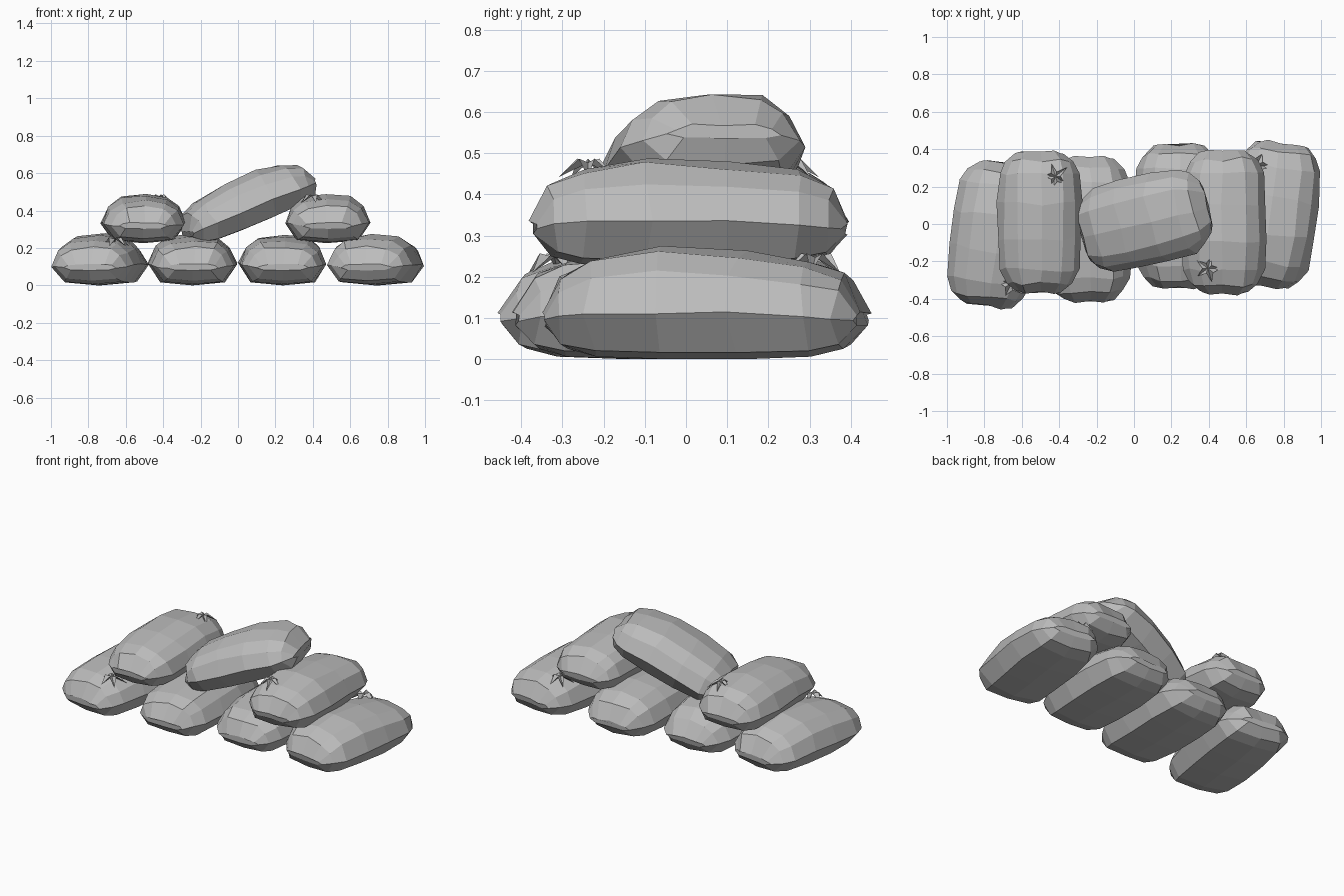
import bpy, bmesh, math, random
from mathutils import Matrix, Vector, Euler

old = bpy.data.objects.get("Cube")
if old:
    bpy.data.objects.remove(old)

grey = bpy.data.materials.new("stone grey")
grey.use_nodes = True
grey.diffuse_color = (0.5, 0.5, 0.5, 1)
grey.node_tree.nodes["Principled BSDF"].inputs["Base Color"].default_value = (0.5, 0.5, 0.5, 1)

# Stations along the bag: y, half width, bottom z, top z
STATIONS = [(-0.395, 0.14, 0.08, 0.115), (-0.35, 0.19, 0.025, 0.205), (-0.26, 0.225, 0.006, 0.24),
            (-0.09, 0.238, 0, 0.265), (0.1, 0.24, 0, 0.275), (0.26, 0.228, 0.006, 0.25),
            (0.345, 0.195, 0.025, 0.21), (0.395, 0.14, 0.08, 0.115)]
# Cross-section as fractions of half width and height
SECTION = [(-1, 0.42), (-0.83, 0.76), (-0.54, 0.94), (0.05, 1), (0.58, 0.93), (0.84, 0.74),
           (1, 0.42), (0.72, 0.06), (0, 0), (-0.72, 0.06)]


def add_crumple(bm, centre, rng):
    """Small star of puckered cloth near a corner."""
    mid = bm.verts.new(centre + Vector((0, 0, 0.012)))
    rim = []
    for i in range(10):
        a = math.tau * i / 10
        r = rng.uniform(0.065, 0.085) if i % 2 else rng.uniform(0.025, 0.04)
        lift = -0.025 if i % 2 else 0.022
        rim.append(bm.verts.new(centre + Vector((r * math.cos(a), r * math.sin(a), lift))))
    for i in range(10):
        bm.faces.new((mid, rim[i], rim[(i + 1) % 10]))


def sandbag(name, location, rotation=(0, 0, 0), scale=(1, 1, 1), seed=0, crumple=None):
    rng = random.Random(seed)
    bm = bmesh.new()
    rings = []
    for k, (y, w, low, high) in enumerate(STATIONS):
        end = k in (0, len(STATIONS) - 1)
        ring = []
        for u, v in SECTION:
            # Ends bulge outwards at the middle of the seam
            bulge = math.copysign(0.035 * (abs(u) - 0.4), -y) if abs(y) > 0.3 else 0
            j = 0.003 if end else 0.006
            ring.append(bm.verts.new((u * w + rng.uniform(-j, j),
                                      y + bulge + rng.uniform(-j, j) * 2,
                                      low + v * (high - low) + (rng.uniform(-j, j) if v > 0.1 else 0))))
        rings.append(ring)
    n = len(SECTION)
    for a, b in zip(rings, rings[1:]):
        for i in range(n):
            bm.faces.new((a[i], a[(i + 1) % n], b[(i + 1) % n], b[i]))
    bm.faces.new(rings[0])
    bm.faces.new(rings[-1])
    bmesh.ops.recalc_face_normals(bm, faces=bm.faces)
    if crumple:
        add_crumple(bm, Vector(crumple), rng)
    # Scale and turn about the bag's own middle
    middle = Matrix.Translation((0, 0, -0.137))
    turn = Euler([math.radians(a) for a in rotation]).to_matrix().to_4x4()
    bm.transform(turn @ Matrix.Diagonal((*scale, 1)) @ middle)
    mesh = bpy.data.meshes.new(name)
    bm.to_mesh(mesh)
    bm.free()
    mesh.materials.append(grey)
    obj = bpy.data.objects.new(name, mesh)
    obj.location = location
    bpy.context.collection.objects.link(obj)
    return obj


# Bottom row
BACK, FRONT = (0.09, 0.25, 0.25), (0.12, -0.25, 0.235)
sandbag("bottom_bag_far_right", (-0.74, -0.055, 0.137), (0, 0, -8), seed=1, crumple=FRONT)
sandbag("bottom_bag_right", (-0.242, -0.03, 0.137), scale=(0.98, 1, 1), seed=2)
sandbag("bottom_bag_left", (0.238, 0.04, 0.137), scale=(0.98, 1, 1), seed=3)
sandbag("bottom_bag_far_left", (0.74, 0.05, 0.137), (0, 0, 172), seed=4, crumple=FRONT)

# Middle row
sandbag("middle_bag_right", (-0.505, 0.01, 0.357), scale=(0.94, 0.98, 0.96), seed=5, crumple=BACK)
sandbag("middle_bag_left", (0.48, 0.01, 0.357), (0, 0, 180), (0.95, 0.99, 0.96), seed=6, crumple=BACK)

# Tilted bag resting on top, lying across the others
sandbag("top_bag", (0.045, 0.015, 0.45), (0, -22, 13), (0.9, 1, 0.98), seed=7)
top = bpy.data.objects["top_bag"]
# Swap the bag's long axis onto its sideways axis before the tilt
tilt = Euler((0, math.radians(-22), math.radians(13))).to_matrix().to_4x4()
swap = Matrix.Rotation(math.radians(-90), 4, 'Z')
fit = Matrix.Diagonal((0.96, 1.12, 1, 1))
top.data.transform(tilt @ fit @ swap @ tilt.inverted())
